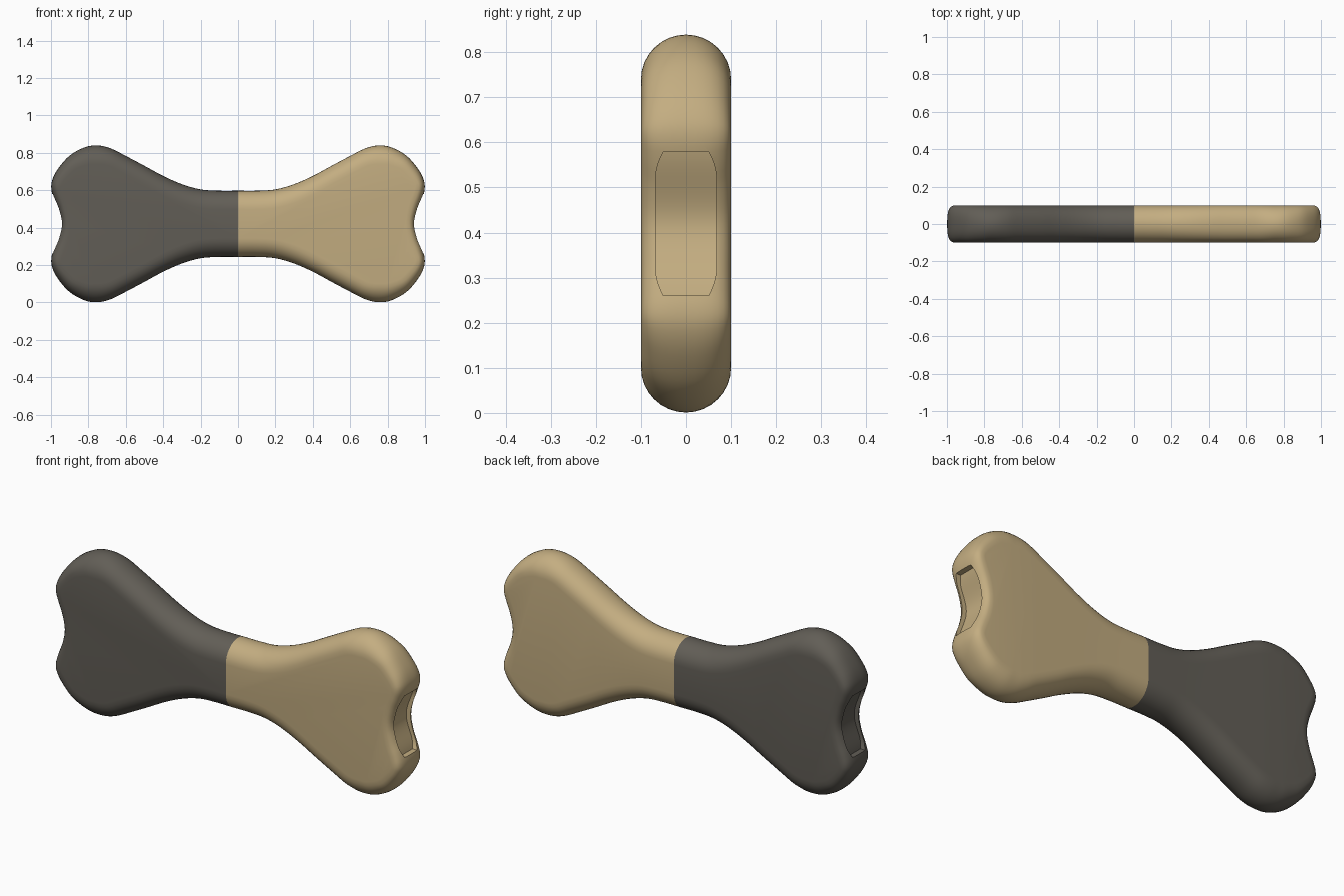
import bpy, bmesh, math
from mathutils import Vector

if "Cube" in bpy.data.objects:
    bpy.data.objects.remove(bpy.data.objects["Cube"])

ZC, HALF = 0.42, 0.10   # centre height, half thickness


def material(name, rgb):
    m = bpy.data.materials.new(name)
    m.diffuse_color = (*rgb, 1)
    m.use_nodes = True
    m.node_tree.nodes["Principled BSDF"].inputs["Base Color"].default_value = m.diffuse_color
    return m


tan = material("tan", (0.55, 0.42, 0.22))
charcoal = material("charcoal", (0.122, 0.112, 0.094))

# Upper right quarter of the bone outline: x, height above centre
quarter = [(0, .177), (.1, .177), (.2, .184), (.3, .212), (.4, .256), (.5, .31),
           (.6, .363), (.68, .403), (.75, .419), (.82, .409), (.9, .365),
           (.962, .295), (.993, .235), (.998, .185), (.984, .13), (.96, .065), (.947, 0)]
half = quarter + [(x, -z) for x, z in quarter[-2::-1]]
ctrl = [Vector(p) for p in half + [(-x, z) for x, z in half[-2:0:-1]]]


def closed_spline(pts, steps):
    out, n = [], len(pts)
    for i in range(n):
        a, b, c, d = (pts[(i + k) % n] for k in (-1, 0, 1, 2))
        for s in range(steps):
            t = s / steps
            out.append(0.5 * (2 * b + (c - a) * t + (2 * a - 5 * b + 4 * c - d) * t ** 2
                              + (3 * b - a - 3 * c + d) * t ** 3))
    return out


def make_object(name, bm, mats):
    bmesh.ops.recalc_face_normals(bm, faces=bm.faces)
    me = bpy.data.meshes.new(name)
    bm.to_mesh(me)
    bm.free()
    for m in mats:
        me.materials.append(m)
    ob = bpy.data.objects.new(name, me)
    bpy.context.collection.objects.link(ob)
    return ob


# Bone body: outline rings inset towards both flat faces
outline = closed_spline(ctrl, 4)
n = len(outline)
bm = bmesh.new()
rings = []
LAYERS = 16
for k in range(LAYERS + 1):
    s = math.sin(math.pi * (k / LAYERS - 0.5))
    ring = []
    for i, p in enumerate(outline):
        t = (outline[(i + 1) % n] - outline[i - 1]).normalized()
        inward = Vector((t.y, -t.x))
        e = inward.x ** 2
        power, amount = 2 + e, 0.10 - 0.05 * e
        d = amount * (1 - max(0, 1 - abs(s) ** power) ** (1 / power))
        q = p + inward * d
        ring.append(bm.verts.new((q.x, HALF * s, ZC + q.y)))
    rings.append(ring)
for a, b in zip(rings, rings[1:]):
    for i in range(n):
        j = (i + 1) % n
        bm.faces.new((a[i], a[j], b[j], b[i]))
bm.faces.new(rings[0])
bm.faces.new(rings[-1])
# Split at the middle so the two colours meet cleanly
bmesh.ops.bisect_plane(bm, geom=bm.verts[:] + bm.edges[:] + bm.faces[:], dist=1e-5,
                       plane_co=(0, 0, 0), plane_no=(1, 0, 0))
bone = make_object("bone", bm, [tan, charcoal])


# Cutter for the end recess, its floor following the notch
def recess_cutter(name, side):
    cb = bmesh.new()
    rows = []
    steps = 24
    for k in range(steps + 1):
        u = 2 * k / steps - 1
        z = 0.16 * u
        r = min(1, abs(z) / 0.19)
        floor = 0.947 + 0.051 * r * r * (3 - 2 * r) - 0.03
        w = 0.068 - 0.018 * max(0, (abs(u) - 0.6) / 0.4) ** 2
        rows.append([cb.verts.new((side * x, y, ZC + z)) for x, y in
                     ((floor, -w), (floor, w), (1.1, w), (1.1, -w))])
    for a, b in zip(rows, rows[1:]):
        for i in range(4):
            j = (i + 1) % 4
            cb.faces.new((a[i], a[j], b[j], b[i]))
    cb.faces.new(rows[0])
    cb.faces.new(rows[-1])
    ob = make_object(name, cb, [tan, charcoal])
    ob.hide_render = True
    return ob


bpy.context.view_layer.objects.active = bone
bone.select_set(True)
for side, name in ((1, "right_recess_cutter"), (-1, "left_recess_cutter")):
    cutter = recess_cutter(name, side)
    mod = bone.modifiers.new(name, 'BOOLEAN')
    mod.operation, mod.solver, mod.object = 'DIFFERENCE', 'EXACT', cutter
    bpy.ops.object.modifier_apply(modifier=mod.name)
    bpy.data.objects.remove(cutter)

# Right half tan, left half charcoal
for f in bone.data.polygons:
    f.material_index = 0 if f.center.x > 0 else 1
bpy.ops.object.shade_smooth_by_angle(angle=math.radians(35))
